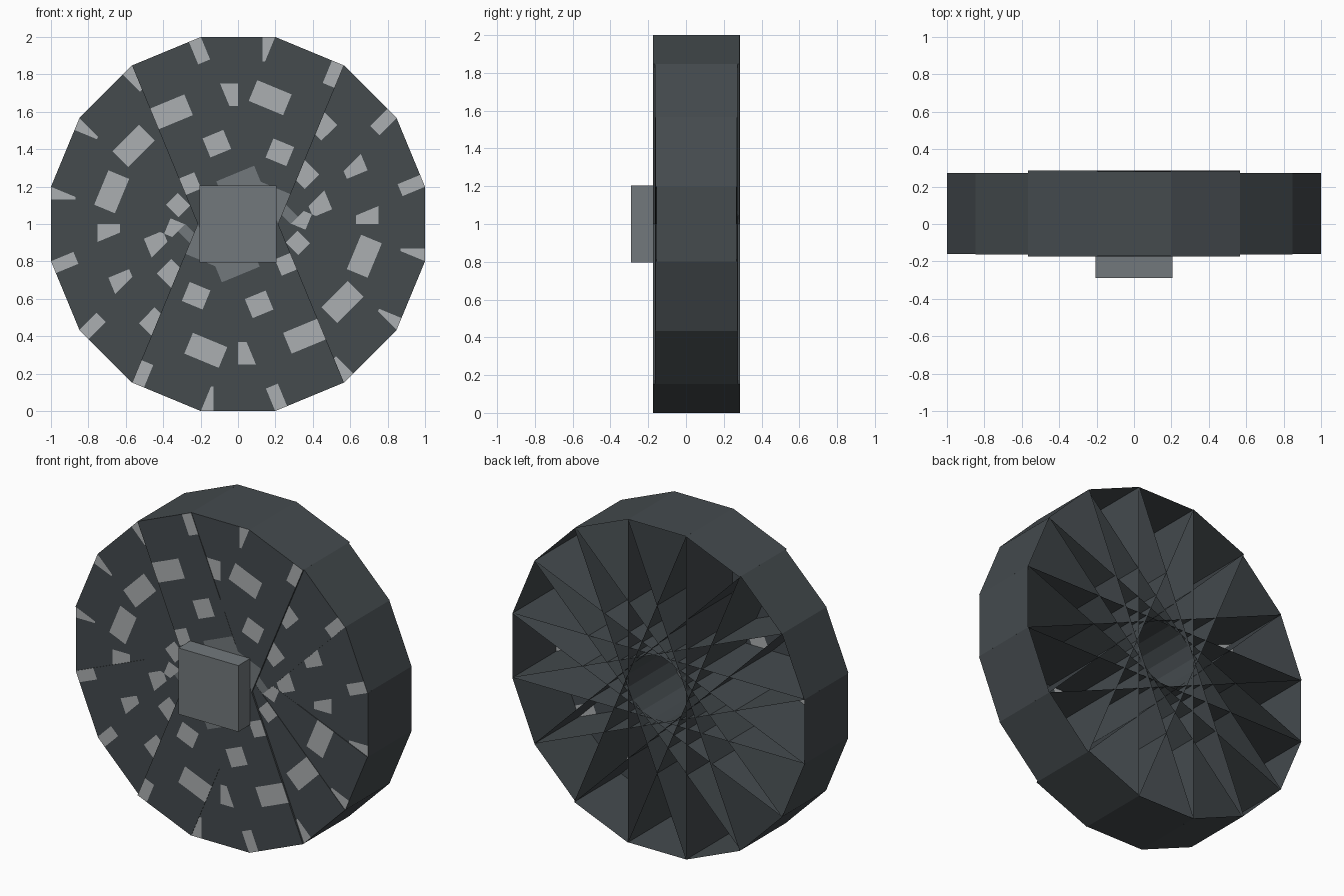
import bpy
import bmesh
from math import cos, sin, tan, pi, radians

cube = bpy.data.objects.get("Cube")
if cube:
    bpy.data.objects.remove(cube, do_unlink=True)


def material(name, color):
    mat = bpy.data.materials.new(name)
    mat.use_nodes = True
    mat.diffuse_color = (*color, 1)
    mat.node_tree.nodes["Principled BSDF"].inputs["Base Color"].default_value = (*color, 1)
    return mat


slate = material("dark_slate", (0.058, 0.069, 0.076))
silver = material("light_grey", (0.41, 0.43, 0.44))
steel = material("mid_grey", (0.171, 0.191, 0.202))

HALF_WIDTH = tan(pi / 16)
MID_Y = 0.055

# Inlaid patches: along the bar, across the bar, material slot
PATCHES = [
    ((0.63, 0.75), (-HALF_WIDTH, 0), 1),
    ((0.385, 0.495), (0, 0.12), 1),
    ((0.87, 1), (0.13, HALF_WIDTH), 1),
    ((0.25, 0.345), (-HALF_WIDTH, -0.11), 1),
    ((0, 0.255), (-0.02, HALF_WIDTH), 2),
]


def cuts(axis):
    values = {round(sign * v, 4) for p in PATCHES for v in p[axis] for sign in (-1, 1)}
    return sorted(values | {0.0})


def patch_slot(t, s):
    # The two halves of a bar are alike under a half turn
    if t < 0:
        t, s = -t, -s
    for along, across, slot in PATCHES:
        if along[0] < t < along[1] and across[0] < s < across[1]:
            return slot
    return 0


# One bar across the wheel: inlaid front, walls all round, open back
def wheel_bar(name, angle, half_depth):
    bm = bmesh.new()
    ts, ss = cuts(0), cuts(1)
    c, d = cos(angle), sin(angle)
    grid = [[bm.verts.new((c * t + d * s, MID_Y - half_depth, 1 + d * t - c * s))
             for s in ss] for t in ts]
    front = []
    for i in range(len(ts) - 1):
        for j in range(len(ss) - 1):
            face = bm.faces.new((grid[i][j], grid[i + 1][j],
                                 grid[i + 1][j + 1], grid[i][j + 1]))
            face.material_index = patch_slot((ts[i] + ts[i + 1]) / 2, (ss[j] + ss[j + 1]) / 2)
            front.append(face)
    rim = [e for e in bm.edges if e.is_boundary]
    walls = bmesh.ops.extrude_edge_only(bm, edges=rim)["geom"]
    for item in walls:
        if isinstance(item, bmesh.types.BMVert):
            item.co.y = MID_Y + half_depth
        elif isinstance(item, bmesh.types.BMFace):
            item.material_index = 0
    bmesh.ops.recalc_face_normals(bm, faces=bm.faces[:])
    if front[0].normal.y > 0:
        bmesh.ops.reverse_faces(bm, faces=bm.faces[:])
    mesh = bpy.data.meshes.new(name)
    bm.to_mesh(mesh)
    bm.free()
    for mat in (slate, silver, steel):
        mesh.materials.append(mat)
    bpy.context.collection.objects.link(bpy.data.objects.new(name, mesh))


# Eight bars, nested at slightly different depths
DEPTHS = [0.212, 0.2155, 0.218, 0.229, 0.227, 0.230, 0.219, 0.2165]
for index, depth in enumerate(DEPTHS):
    wheel_bar(f"wheel_bar_{index + 1}", radians(22.5) * index, depth)

# Square hub block
bpy.ops.mesh.primitive_cube_add(size=1, location=(0, -0.23, 1))
hub = bpy.context.object
hub.name = "hub_block"
hub.scale = (0.41, 0.12, 0.41)
hub.data.materials.append(steel)
